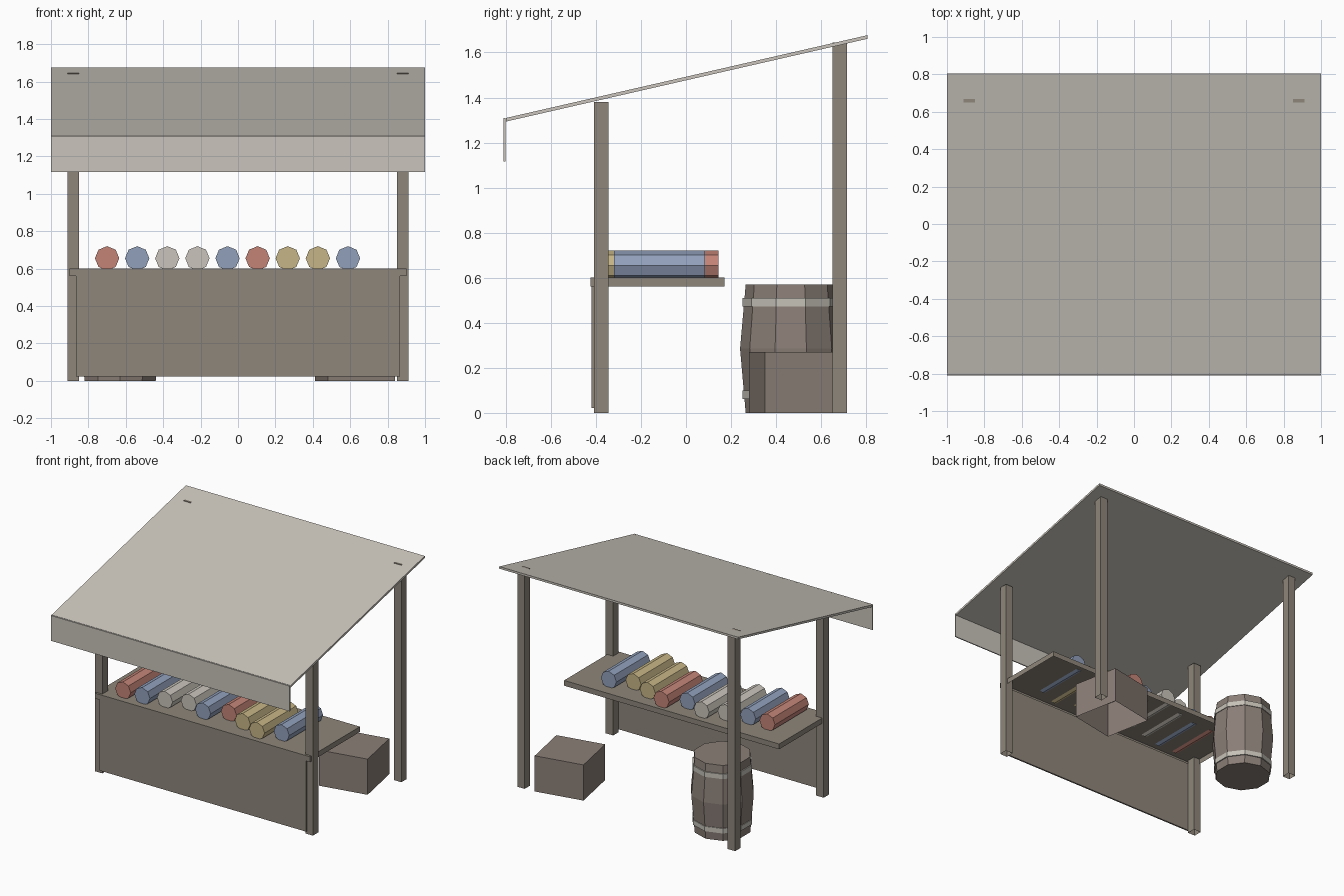
import bpy, bmesh, math
from mathutils import Matrix

default = bpy.data.objects.get("Cube")
if default:
    bpy.data.objects.remove(default, do_unlink=True)


def material(name, r, g, b):
    """Flat material from display RGB (0-255), stored as linear."""
    lin = [((c / 255 + 0.055) / 1.055) ** 2.4 for c in (r, g, b)] + [1.0]
    m = bpy.data.materials.new(name)
    m.use_nodes = True
    m.diffuse_color = lin
    m.node_tree.nodes["Principled BSDF"].inputs["Base Color"].default_value = lin
    return m


TIMBER = material("timber", 142, 134, 122)
OAK = material("brown wood", 139, 127, 119)
CANVAS = material("canvas", 202, 197, 188)
COLOURS = {
    "red": material("red cloth", 195, 132, 119),
    "blue": material("blue cloth", 145, 160, 187),
    "white": material("undyed cloth", 202, 197, 188),
    "yellow": material("yellow cloth", 198, 181, 134),
}
HOOP = material("pale hoop", 198, 194, 184)


def finish(name, bm, *mats):
    mesh = bpy.data.meshes.new(name)
    bmesh.ops.recalc_face_normals(bm, faces=bm.faces)
    bm.to_mesh(mesh)
    bm.free()
    for m in mats:
        mesh.materials.append(m)
    obj = bpy.data.objects.new(name, mesh)
    bpy.context.collection.objects.link(obj)
    return obj


def box(name, x, y, z, mat, open_bottom=False):
    """Box from (min, max) pairs, optionally hollow from below."""
    bm = bmesh.new()
    bmesh.ops.create_cube(bm, size=1)
    for v in bm.verts:
        v.co = [lo + (c + 0.5) * (hi - lo) for c, (lo, hi) in zip(v.co, (x, y, z))]
    obj_faces = [f for f in bm.faces if f.calc_center_median().z < z[0] + 0.001]
    bmesh.ops.recalc_face_normals(bm, faces=bm.faces)
    if open_bottom:
        bmesh.ops.delete(bm, geom=obj_faces, context="FACES_ONLY")
    return finish(name, bm, mat)


def rings(name, profile, sides, mat, closed=True):
    """Faceted turned shape around z from (radius, height) pairs."""
    bm = bmesh.new()
    loops = []
    for r, z in profile:
        angles = [(k + 0.5) * math.tau / sides for k in range(sides)]
        loops.append([bm.verts.new((r * math.cos(a), r * math.sin(a), z)) for a in angles])
    pairs = list(zip(loops, loops[1:]))
    if not closed:
        pairs.append((loops[-1], loops[0]))
    for low, high in pairs:
        for k in range(sides):
            n = (k + 1) % sides
            bm.faces.new((low[k], low[n], high[n], high[k]))
    if closed:
        bm.faces.new(loops[0])
        bm.faces.new(loops[-1])
    return finish(name, bm, mat)


# Corner posts
for side, s in (("left", 1), ("right", -1)):
    xs = sorted((s * 0.85, s * 0.912))
    box(f"front_post_{side}", xs, (-0.408, -0.343), (0, 1.38), TIMBER, True)
    box(f"back_post_{side}", xs, (0.65, 0.715), (0, 1.645), TIMBER, True)

# Sloping canvas roof and hanging front flap
roof = box("canvas_roof", (-1, 1), (-0.8, 0.805), (0, 0.016), CANVAS)
for v in roof.data.vertices:
    v.co.z += 1.293 + (v.co.y + 0.8) * 0.229
box("canvas_flap", (-1, 1), (-0.81, -0.802), (1.117, 1.308), CANVAS)

# Counter with front panel
box("counter_top", (-0.9, 0.9), (-0.425, 0.172), (0.56, 0.6), TIMBER, True)
box("counter_panel", (-0.865, 0.865), (-0.42, -0.408), (0.022, 0.575), TIMBER)

# Cloth rolls, slightly staggered along the counter
rolls = [("red", -0.376), ("blue", -0.376), ("white", -0.335), ("white", -0.28),
         ("blue", -0.34), ("red", -0.26), ("yellow", -0.325), ("yellow", -0.385),
         ("blue", -0.32)]
LENGTH = 0.405
for i, (colour, start) in enumerate(rolls):
    bm = bmesh.new()
    bmesh.ops.create_cone(bm, cap_ends=True, segments=8, radius1=0.065,
                          radius2=0.065, depth=LENGTH,
                          matrix=Matrix.Rotation(math.pi / 2, 4, "X"))
    roll = finish(f"cloth_roll_{i + 1}", bm, COLOURS[colour])
    roll.location = (-0.7 + i * 0.161, start + LENGTH / 2, 0.655)

# Barrel with two hoops
SPOT = (-0.63, 0.465, 0)
rings("barrel", [(0.2, 0), (0.225, 0.285), (0.2, 0.57)], 10, OAK).location = SPOT
for name, z in (("barrel_hoop_lower", 0.062), ("barrel_hoop_upper", 0.473)):
    hoop = [(0.2, z), (0.214, z), (0.214, z + 0.037), (0.2, z + 0.037)]
    rings(name, hoop, 10, HOOP, closed=False).location = SPOT

# Crate, turned a little
crate = box("crate", (-0.183, 0.183), (-0.183, 0.183), (0, 0.27), OAK, True)
crate.location = (0.625, 0.495, 0)
crate.rotation_euler.z = math.radians(11)
